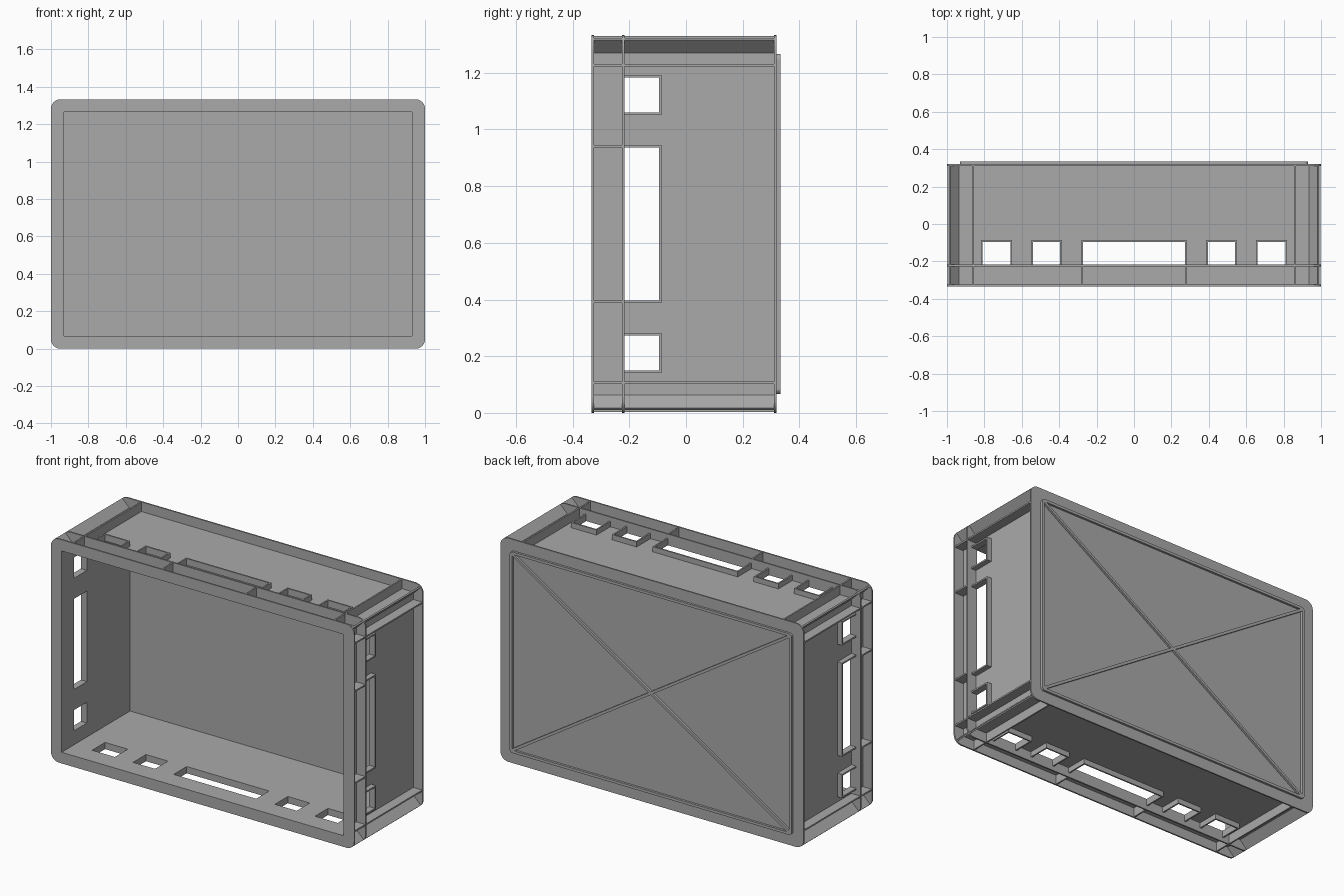
import bpy, bmesh, math
from mathutils import Vector, Matrix

if "Cube" in bpy.data.objects:
    bpy.data.objects.remove(bpy.data.objects["Cube"], do_unlink=True)

grey = bpy.data.materials.new("crate_grey")
grey.use_nodes = True
COLOR = (0.4, 0.4, 0.4, 1)
grey.diffuse_color = COLOR
grey.node_tree.nodes["Principled BSDF"].inputs["Base Color"].default_value = COLOR

H = 1.333          # crate height as it stands
MID = H / 2
IX, IZ = 0.93, 0.6  # half size of the cavity
T = 0.009          # plate thickness
OX, OZ = IX + T, IZ + T
FRONT, SHELF, BACK = -0.333, -0.226, 0.32
HOLE_END = -0.095
COLLAR = 0.04


def finish(name, bm):
    bmesh.ops.recalc_face_normals(bm, faces=bm.faces)
    mesh = bpy.data.meshes.new(name)
    bm.to_mesh(mesh)
    bm.free()
    mesh.materials.append(grey)
    obj = bpy.data.objects.new(name, mesh)
    bpy.context.collection.objects.link(obj)
    obj.location.z = MID
    return obj


def box(bm, a, b, turn=None):
    """Box between two opposite corners, optionally turned about y."""
    a, b = Vector(a), Vector(b)
    m = Matrix.Translation((a + b) / 2)
    if turn is not None:
        m = m @ Matrix.Rotation(turn, 4, 'Y')
    m = m @ Matrix.Diagonal([abs(v) for v in b - a] + [1])
    bmesh.ops.create_cube(bm, size=1, matrix=m)


def rounded(hx, hz, r, steps=6):
    pts = []
    for q, (sx, sz) in enumerate(((1, 1), (-1, 1), (-1, -1), (1, -1))):
        for i in range(steps + 1):
            t = math.pi / 2 * (q + i / steps)
            pts.append((sx * (hx - r) + r * math.cos(t), sz * (hz - r) + r * math.sin(t)))
    return pts


def ring(name, y0, y1, outer, inner):
    """Plate ring between two outlines that have the same number of points."""
    bm = bmesh.new()
    loops = [[bm.verts.new((x, y, z)) for x, z in o]
             for o, y in ((outer, y0), (outer, y1), (inner, y1), (inner, y0))]
    n = len(outer)
    for k in range(4):
        a, b = loops[k], loops[(k + 1) % 4]
        for i in range(n):
            j = (i + 1) % n
            bm.faces.new((a[i], a[j], b[j], b[i]))
    return finish(name, bm)


# Rim, second flange and base plate
outline = rounded(1, MID, 0.05)
cavity = rounded(IX, IZ, 0.0005)
ring("front_rim", FRONT, FRONT + T, outline, cavity)
ring("lower_flange", SHELF, SHELF + T, outline, cavity)
bm = bmesh.new()
base = bm.faces.new([bm.verts.new((x, BACK - T, z)) for x, z in outline])
out = bmesh.ops.extrude_face_region(bm, geom=[base])
bmesh.ops.translate(bm, vec=(0, T, 0), verts=[v for v in out["geom"] if isinstance(v, bmesh.types.BMVert)])
finish("base_plate", bm)


def side(name, half, depth, outer, holes, ribs, end_rib, place):
    """One pierced wall with hole collars and stiffening ribs.
    place(u, w, y) maps along-wall, outward and depth to a point."""
    def add(bm, u0, u1, w0, w1, y0, y1):
        box(bm, place(u0, w0, y0), place(u1, w1, y1))

    # Wall strips around the holes
    bm = bmesh.new()
    y_hole = SHELF + T
    add(bm, -half, half, depth, depth + T, FRONT, y_hole)
    add(bm, -half, half, depth, depth + T, HOLE_END, BACK - T)
    edges = [-half] + [e for h in holes for e in h] + [half]
    for u0, u1 in zip(edges[::2], edges[1::2]):
        add(bm, u0, u1, depth, depth + T, y_hole, HOLE_END)
    finish(name + "_wall", bm)

    # Collars on three sides of each hole
    bm = bmesh.new()
    top = depth + COLLAR
    for u0, u1 in holes:
        add(bm, u0 - T, u0, depth + T, top, y_hole, HOLE_END + T)
        add(bm, u1, u1 + T, depth + T, top, y_hole, HOLE_END + T)
        add(bm, u0, u1, depth + T, top, HOLE_END, HOLE_END + T)
    finish(name + "_hole_collars", bm)

    # Ribs inside the rim, and long ribs near the corners
    bm = bmesh.new()
    for s in (-1, 1):
        add(bm, s * ribs - T / 2, s * ribs + T / 2, depth + T, outer - 0.003, FRONT + T, SHELF)
        add(bm, s * end_rib - T / 2, s * end_rib + T / 2, depth + T, outer - 0.003, FRONT + T, BACK - T)
    finish(name + "_ribs", bm)


long_holes = [(-0.81, -0.66), (-0.54, -0.395), (-0.272, 0.272), (0.395, 0.54), (0.66, 0.81)]
short_holes = [(-0.517, -0.393), (-0.27, 0.27), (0.393, 0.517)]
for label, s in (("top", 1), ("bottom", -1)):
    side(label, OX, IZ, MID, long_holes, 0.276, 0.86,
         lambda u, w, y, s=s: (u, y, s * w))
for label, s in (("left", 1), ("right", -1)):
    side(label, IZ, IX, 1, short_holes, 0.274, 0.56,
         lambda u, w, y, s=s: (s * w, y, u))

# Diagonal webs at the four corners
bm = bmesh.new()
for sx in (-1, 1):
    for sz in (-1, 1):
        cx, cz = sx * (OX + 0.983) / 2, sz * (OZ + MID - 0.017) / 2
        L = math.hypot(0.983 - OX, MID - 0.017 - OZ) / 2 + 0.003
        box(bm, (cx - L, FRONT + T, cz - T / 2), (cx + L, BACK - T, cz + T / 2),
            -sx * sz * math.pi / 4)
finish("corner_webs", bm)

# Stacking ribs on the base: frame and crossed diagonals
W = 0.016
ring("base_frame_rib", BACK, 0.333, rounded(IX, IZ, 0.02), rounded(IX - W, IZ - W, 0.01))
bm = bmesh.new()
length = math.hypot(IX - W, IZ - W) - 0.004
angle = math.atan2(IZ - W, IX - W)
for s in (-1, 1):
    box(bm, (-length, BACK, -W / 2), (length, 0.333, W / 2), s * angle)
finish("base_cross_ribs", bm)
